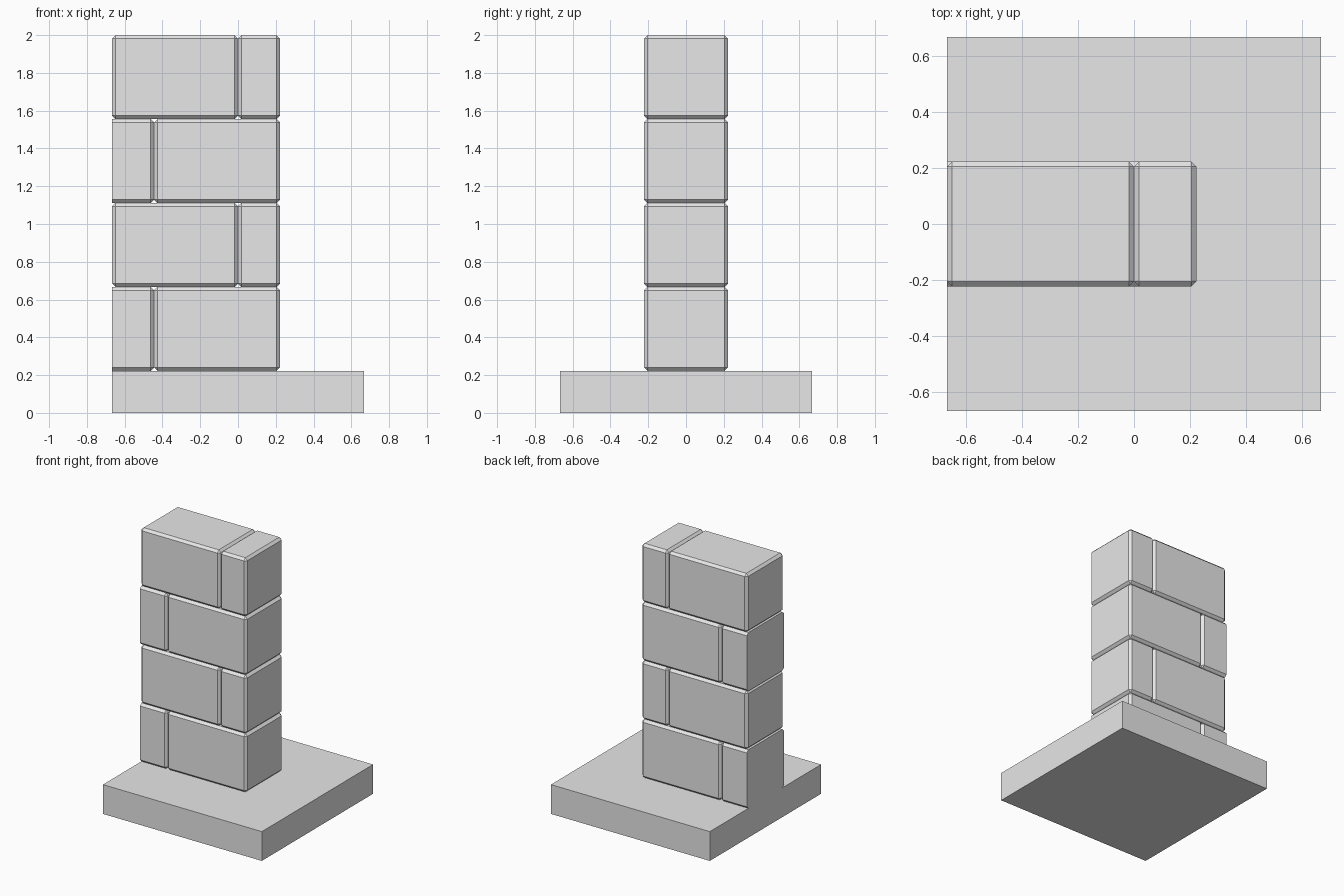
import bpy
import bmesh
from mathutils import Matrix, Vector

cube = bpy.data.objects.get("Cube")
if cube:
    bpy.data.objects.remove(cube, do_unlink=True)

UNIT = 2 / 9            # half the brick depth; all sizes are multiples of it
CHAMFER = 0.018

grey = bpy.data.materials.new("light_grey_stone")
grey.use_nodes = True
grey.diffuse_color = (0.8, 0.8, 0.8, 1)
grey.node_tree.nodes["Principled BSDF"].inputs["Base Color"].default_value = grey.diffuse_color


def block(name, low, high, chamfer=0, cut_left=False):
    """Box between two corners; a cut left end keeps its edges sharp."""
    low, high = Vector(low), Vector(high)
    bm = bmesh.new()
    bmesh.ops.create_cube(bm, size=1, matrix=Matrix.Translation((low + high) / 2)
                          @ Matrix.Diagonal((*(high - low), 1)))
    if chamfer:
        edges = [e for e in bm.edges if not (
            cut_left and all(abs(v.co.x - low.x) < 0.001 for v in e.verts))]
        bmesh.ops.bevel(bm, geom=edges, offset=chamfer, offset_type='OFFSET',
                        segments=1, profile=0.5, affect='EDGES', clamp_overlap=True)
    mesh = bpy.data.meshes.new(name)
    bm.to_mesh(mesh)
    bm.free()
    mesh.materials.append(grey)
    obj = bpy.data.objects.new(name, mesh)
    bpy.context.collection.objects.link(obj)


# Square base slab
block("base_slab", (-3 * UNIT, -3 * UNIT, 0), (3 * UNIT, 3 * UNIT, UNIT))

# Four courses of bricks, the joint alternating between the two ends
for course in range(4):
    bottom = UNIT * (1 + 2 * course)
    cut = course % 2 == 0
    joint = -2 * UNIT if cut else 0
    names = ("half_brick", "full_brick") if cut else ("full_brick", "half_brick")
    spans = ((-3 * UNIT, joint), (joint, UNIT))
    for side, (name, (left, right)) in enumerate(zip(names, spans)):
        block(f"{name}_course_{course + 1}", (left, -UNIT, bottom),
              (right, UNIT, bottom + 2 * UNIT), CHAMFER, cut and side == 0)
